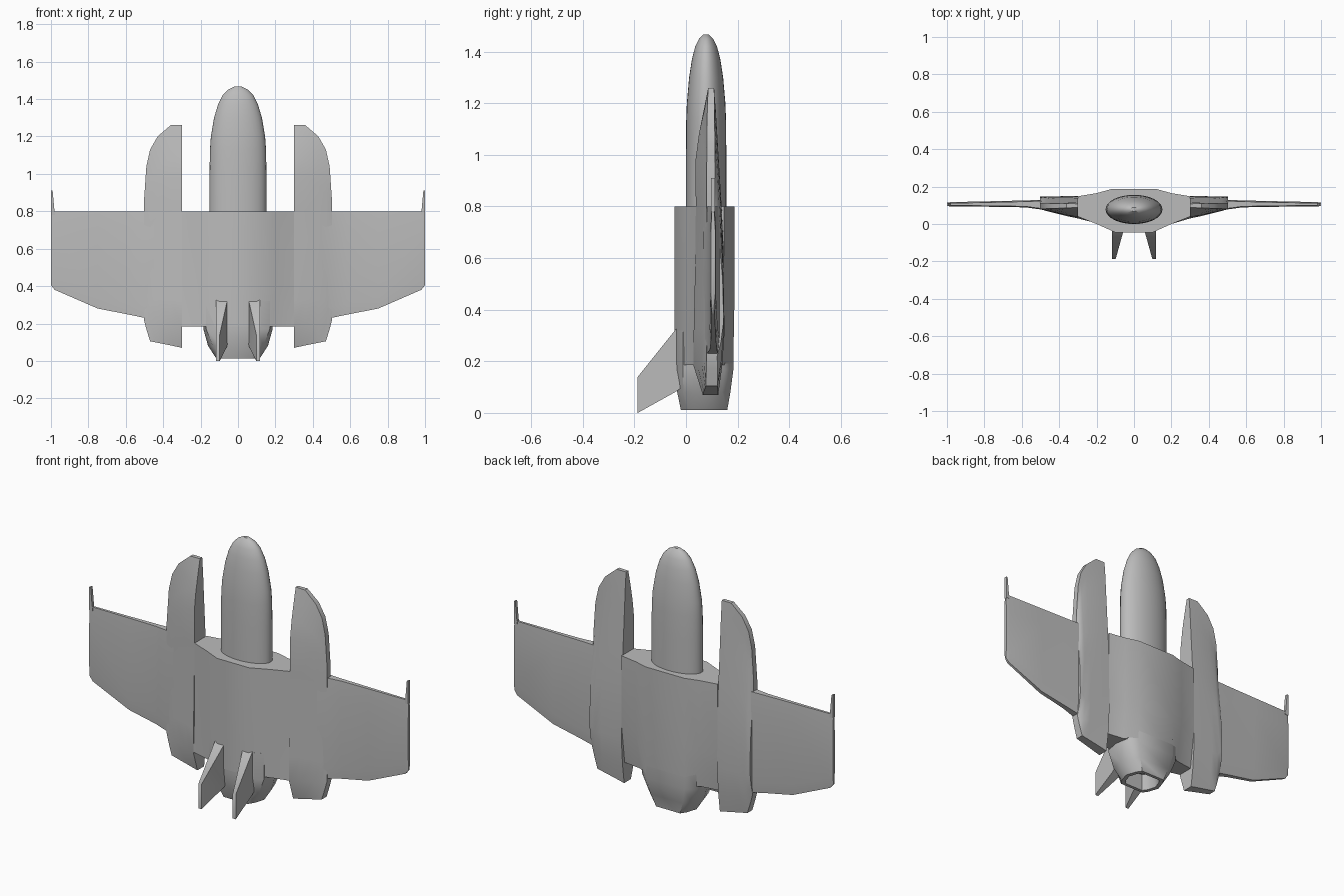
import bpy, bmesh, math

if "Cube" in bpy.data.objects:
    bpy.data.objects.remove(bpy.data.objects["Cube"], do_unlink=True)

GREY = (0.5, 0.5, 0.5, 1.0)
hull_grey = bpy.data.materials.new("hull_grey")
hull_grey.use_nodes = True
hull_grey.diffuse_color = GREY
hull_grey.node_tree.nodes["Principled BSDF"].inputs["Base Color"].default_value = GREY


def loft(name, rings, angle=40):
    """Skin a list of equal-length point rings and cap both ends."""
    bm = bmesh.new()
    loops = [[bm.verts.new(p) for p in ring] for ring in rings]
    for a, b in zip(loops, loops[1:]):
        for i in range(len(a)):
            j = (i + 1) % len(a)
            bm.faces.new((a[i], a[j], b[j], b[i]))
    bm.faces.new(loops[0])
    bm.faces.new(loops[-1])
    bmesh.ops.recalc_face_normals(bm, faces=bm.faces)
    mesh = bpy.data.meshes.new(name)
    bm.to_mesh(mesh)
    bm.free()
    mesh.materials.append(hull_grey)
    obj = bpy.data.objects.new(name, mesh)
    bpy.context.collection.objects.link(obj)
    bpy.ops.object.select_all(action='DESELECT')
    obj.select_set(True)
    bpy.context.view_layer.objects.active = obj
    bpy.ops.object.shade_smooth_by_angle(angle=math.radians(angle))
    return obj


def pair(name, rings):
    """Make left (+x) and right (-x) copies of a lofted part."""
    for side, sign in (("left", 1), ("right", -1)):
        loft(f"{side}_{name}", [[(sign * x, y, z) for x, y, z in r] for r in rings])


def symmetric(half, z, scale=1.0):
    """Close a half section about x = 0 at height z, scaled about the hull axis."""
    full = half + [(-x, y) for x, y in reversed(half)]
    return [(x * scale, 0.07 + (y - 0.07) * scale, z) for x, y in full]


def lerp(a, b, t):
    return a + (b - a) * t


# Nose: elliptical capsule
nose = []
for z, r in ((0.75, .152), (1.0, .152), (1.13, .15), (1.2, .145), (1.3, .128),
             (1.37, .107), (1.42, .082), (1.45, .053), (1.467, .02)):
    nose.append([(r * math.cos(a), 0.078 + 0.515 * r * math.sin(a), z)
                 for a in (math.tau * i / 32 for i in range(32))])
loft("nose", nose)

# Centre body: faceted section that flattens toward the trailing edge
front_section = [(.1, -.045), (.2, 0), (.3, .04), (.3, .148), (.2, .165), (.12, .187)]
rear_section = [(.1, -.045), (.185, 0), (.3, .03), (.3, .12), (.19, .135), (.12, .183)]
loft("centre_body", [symmetric(front_section, .8), symmetric(front_section, .4),
                     symmetric(rear_section, .185)])

# Tail with hollow nozzle
tail_top = [(.1, -.043), (.17, -.012), (.185, .07), (.17, .15), (.12, .184)]
tail_mid = [(.09, -.034), (.135, -.01), (.16, .07), (.135, .14), (.1, .172)]
tail_end = [(.075, -.02), (.095, .01), (.115, .07), (.095, .13), (.075, .16)]
loft("tail", [symmetric(tail_top, .32), symmetric(tail_top, .17), symmetric(tail_mid, .08),
              symmetric(tail_end, .012), symmetric(tail_end, .012, .8),
              symmetric(tail_end, .1, .65)])

# Side pods: chord profile (height, front y, back y) stretched to each span station
pod_profile = [(.07, .065, .125), (.18, .03, .14), (.32, .03, .15), (.63, .037, .146),
               (.8, .038, .138), (.98, .037, .127), (1.08, .05, .121), (1.18, .07, .115),
               (1.26, .088, .108)]
pod = []
for x, low, high, flat in ((.3, .07, 1.26, 0), (.36, .083, 1.26, .25), (.43, .097, 1.2, .6),
                           (.47, .105, 1.13, .8), (.49, .17, 1.04, .92), (.503, .22, .85, 1)):
    front, back = [], []
    for z, f, b in pod_profile:
        h = lerp(low, high, (z - .07) / 1.19)
        front.append((x, lerp(f, .08, flat), h))
        back.append((x, lerp(b, max(b - .004, .112), flat), h))
    pod.append(front + back[::-1])
pair("pod", pod)

# Wings: span station, trailing height, front y, back y
wing = []
for x, low, f, b in ((.45, .215, .066, .13), (.5, .23, .078, .129), (.58, .247, .089, .126),
                     (.75, .28, .092, .122), (.98, .38, .094, .117), (1, .405, .096, .114)):
    wing.append([(x, f + .004, low), (x, f, low + .06), (x, f, .7), (x, f + .005, .8),
                 (x, b - .006, .8), (x, b, .7), (x, b, low + .06), (x, b - .006, low)])
pair("wing", wing)

# Wing tip spikes
pair("wing_spike", [[(x0, .096, z), (1, .096, z), (1, .113, z), (x0, .113, z)]
                    for x0, z in ((.978, .78), (.983, .82), (.991, .91))])

# Swept wedge tail fins
pair("fin", [[(inner, y, top), (.117, y, top), (.117, y, low), (inner, y, low)]
             for inner, y, top, low in ((.055, 0, .36, .11), (.058, -.043, .32, .08),
                                        (.098, -.187, .14, 0))])
